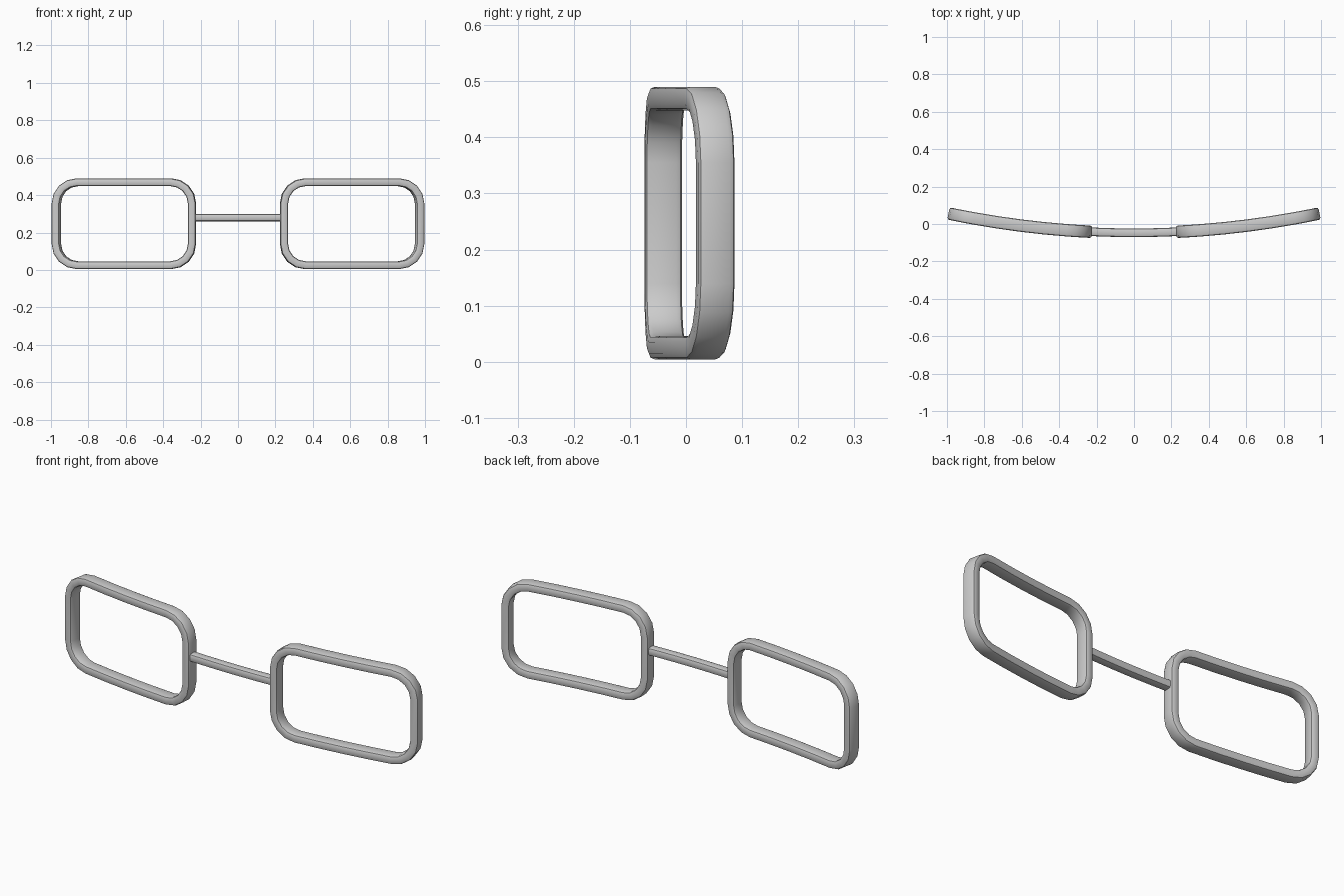
import bpy, bmesh, math

if "Cube" in bpy.data.objects:
    bpy.data.objects.remove(bpy.data.objects["Cube"])

BOW, Y0 = 0.105, -0.047          # wrap curvature of the whole frame


def bend(x, v, z):
    """Wrap a flat point (x, depth v, z) around the bowed face curve."""
    a = math.atan(2 * BOW * x)
    return (x - v * math.sin(a), Y0 + BOW * x * x + v * math.cos(a), z)


def section(w, d, c):
    """Rectangle w x d with softened corners, centred on zero."""
    pts = []
    for i, (sx, sy) in enumerate([(1, 1), (-1, 1), (-1, -1), (1, -1)]):
        for k in range(3):
            t = math.radians(90 * i + 45 * k)
            pts.append((sx * (w / 2 - c) + c * math.cos(t),
                        sy * (d / 2 - c) + c * math.sin(t)))
    return pts


def finish(name, rings, closed):
    bm = bmesh.new()
    vs = [[bm.verts.new(p) for p in r] for r in rings]
    n = len(vs[0])
    for i in range(len(vs) if closed else len(vs) - 1):
        a, b = vs[i], vs[(i + 1) % len(vs)]
        for j in range(n):
            k = (j + 1) % n
            bm.faces.new((a[j], a[k], b[k], b[j]))
    if not closed:
        bm.faces.new(vs[0])
        bm.faces.new(vs[-1])
    bmesh.ops.recalc_face_normals(bm, faces=bm.faces)
    me = bpy.data.meshes.new(name)
    bm.to_mesh(me)
    bm.free()
    ob = bpy.data.objects.new(name, me)
    bpy.context.collection.objects.link(ob)
    bpy.ops.object.select_all(action='DESELECT')
    ob.select_set(True)
    bpy.context.view_layer.objects.active = ob
    bpy.ops.object.shade_smooth_by_angle(angle=math.radians(35))
    return ob


# Lens rims: soft-edged section swept round a rounded rectangle, then mirrored
X0, X1, Z0, Z1, R, W = 0.225, 0.992, 0.004, 0.49, 0.135, 0.042
corners = [(X1 - R, Z1 - R), (X0 + R, Z1 - R), (X0 + R, Z0 + R), (X1 - R, Z0 + R)]
stations = []                    # corner centre and outward direction
for i, (cx, cz) in enumerate(corners):
    for k in range(5):
        t = math.radians(90 * i + 22.5 * k)
        stations.append((cx, cz, math.cos(t), math.sin(t)))
    if i in (0, 2):              # extra cuts so the long rails can bow
        nx = corners[i + 1][0]
        for k in range(1, 4):
            stations.append((cx + (nx - cx) * k / 4, cz, 0, 1 if i == 0 else -1))
prof = section(W, 0.066, 0.011)
rings = [[bend(cx + (R - W / 2 + u) * dx, v, cz + (R - W / 2 + u) * dz)
          for u, v in prof] for cx, cz, dx, dz in stations]
rim = finish("lens_rims", rings, True)
rim.modifiers.new("Mirror", 'MIRROR').use_clip = False

# Nose bridge: slim bowed bar joining the two rims
prof = section(0.046, 0.04, 0.011)
xs = [-0.24 + 0.08 * i for i in range(7)]
finish("nose_bridge", [[bend(x, v, 0.28 + w) for v, w in prof] for x in xs], False)
